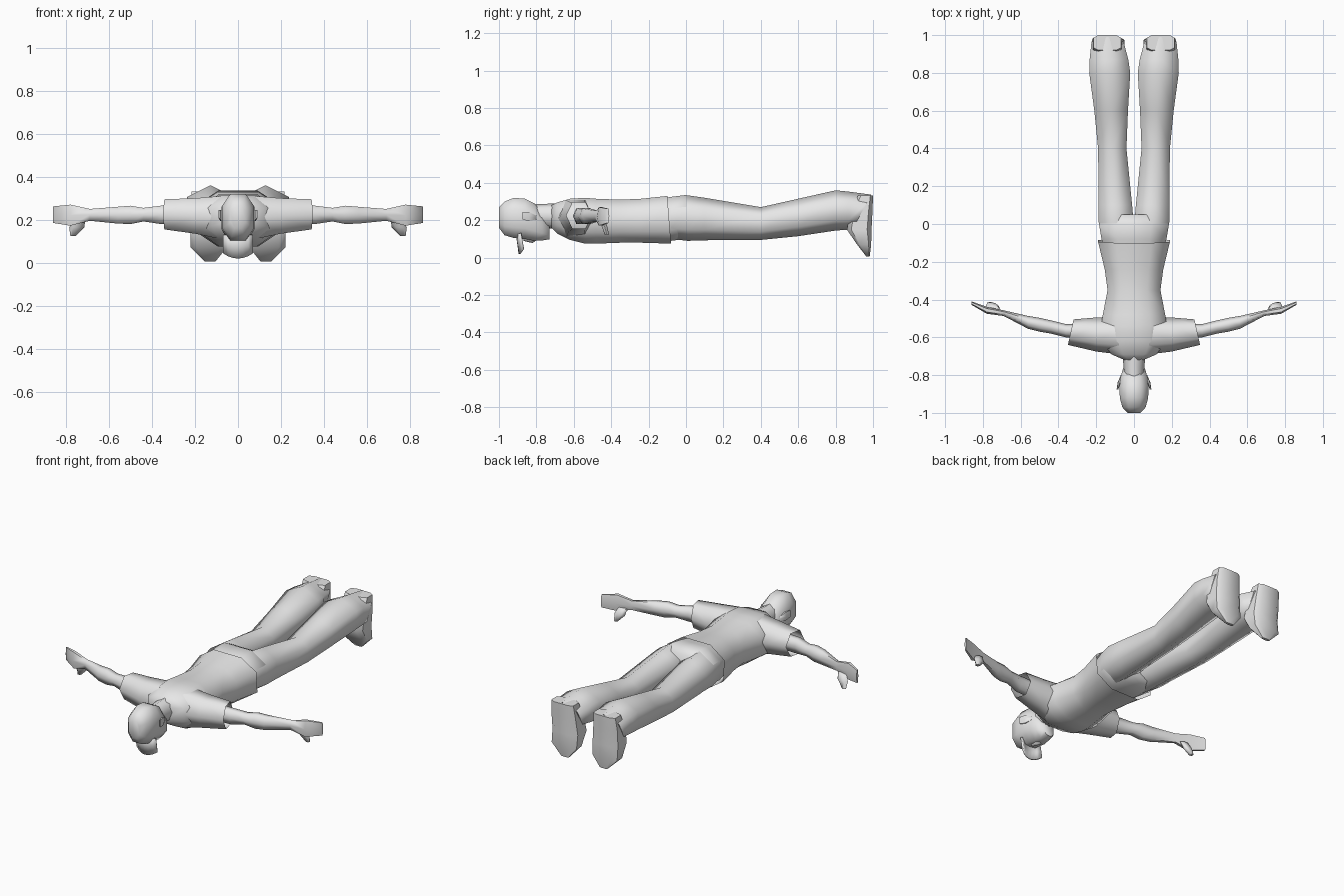
import bpy
import bmesh
from math import cos, sin, tau, radians
from mathutils import Vector

if "Cube" in bpy.data.objects:
    bpy.data.objects.remove(bpy.data.objects["Cube"])

grey = bpy.data.materials.new("plain grey")
grey.use_nodes = True
grey.diffuse_color = (0.8, 0.8, 0.8, 1)
grey.node_tree.nodes["Principled BSDF"].inputs["Base Color"].default_value = grey.diffuse_color


def finish(name, bm, mirrored=False, angle=70):
    """Turn a bmesh into a smooth object, mirrored across x when asked."""
    mesh = bpy.data.meshes.new(name)
    bm.to_mesh(mesh)
    bm.free()
    mesh.materials.append(grey)
    obj = bpy.data.objects.new(name, mesh)
    bpy.context.collection.objects.link(obj)
    bpy.ops.object.select_all(action="DESELECT")
    obj.select_set(True)
    bpy.context.view_layer.objects.active = obj
    bpy.ops.object.shade_smooth_by_angle(angle=radians(angle))
    if mirrored:
        obj.modifiers.new("mirror", "MIRROR").use_clip = False
    return obj


def outline(sides, apex_up, power):
    """Cross-section points that fill the square from -1 to 1."""
    offset = 0.5 if apex_up else 0
    pts = []
    for i in range(sides):
        a = tau * (i + offset) / sides
        pts.append([abs(f) ** power * (1 if f > 0 else -1) for f in (cos(a), sin(a))])
    top = [max(abs(p[k]) for p in pts) for k in (0, 1)]
    return [(p[0] / top[0], p[1] / top[1]) for p in pts]


def loft(name, axis, rings, sides=8, apex_up=False, power=1.0,
         mirrored=False, open_end=False, angle=70):
    """Skin rings (position, low and high of both cross axes, two tilts)."""
    bm = bmesh.new()
    shape = outline(sides, apex_up, power)
    loops = []
    for pos, a0, a1, b0, b1, *tilt in rings:
        t1, t2 = tilt or (0, 0)
        loop = []
        for s, t in shape:
            a = (a0 + a1 + s * (a1 - a0)) / 2
            b = (b0 + b1 + t * (b1 - b0)) / 2
            p = pos + t1 * s + t2 * t
            co = {"x": (p, a, b), "y": (a, p, b), "z": (a, b, p)}[axis]
            loop.append(bm.verts.new(co))
        loops.append(loop)
    for low, high in zip(loops, loops[1:]):
        for i in range(sides):
            j = (i + 1) % sides
            bm.faces.new((low[i], low[j], high[j], high[i]))
    bm.faces.new(loops[0])
    end = bm.faces.new(loops[-1])
    bmesh.ops.recalc_face_normals(bm, faces=bm.faces[:])
    if open_end:
        bmesh.ops.delete(bm, geom=[end], context="FACES_ONLY")
    return finish(name, bm, mirrored, angle)


def centred(rings):
    """Expand (position, half width, low, high) to rings centred on x."""
    return [(p, -w, w, *rest) for p, w, *rest in rings]


# Shirt body, open at the hem, and short open sleeves
loft("shirt", "y", centred([
    (-.72, .05, .16, .28),
    (-.69, .12, .13, .295),
    (-.62, .17, .095, .315),
    (-.54, .175, .075, .32),
    (-.48, .165, .075, .315),
    (-.35, .14, .08, .31),
    (-.24, .155, .08, .315),
    (-.09, .19, .075, .33, 0, -.01),
]), power=0.8, apex_up=True, open_end=True)

loft("sleeves", "x", [
    (.08, -.69, -.49, .11, .31),
    (.2, -.675, -.495, .135, .3),
    (.335, -.64, -.505, .155, .295, -.015, 0),
], sides=6, mirrored=True, open_end=True)

# Trousers: pelvis and two legs with slanted cuffs
loft("trouser_seat", "y", centred([
    (-.14, .155, .09, .315),
    (-.08, .172, .09, .325),
    (0, .185, .1, .335),
    (.05, .13, .12, .31),
]), power=0.8, apex_up=True)

loft("trouser_legs", "y", [
    (-.08, .005, .172, .1, .32),
    (.01, .002, .187, .09, .333),
    (.1, .01, .187, .093, .32),
    (.4, .04, .19, .095, .27),
    (.6, .032, .21, .115, .315),
    (.8, .02, .237, .145, .36),
    (.87, .03, .235, .15, .353),
    (.94, .055, .225, .15, .337, 0, .05),
], sides=6, apex_up=True, mirrored=True)

# Shoes, toes pointing down with the flat soles to the back
loft("shoes", "z", [
    (.005, .105, .155, .965, .982),
    (.07, .053, .22, .915, .99),
    (.15, .05, .22, .86, .992),
    (.25, .06, .222, .88, .997),
    (.332, .068, .215, .92, 1),
], power=0.5, apex_up=True, mirrored=True, angle=50)

# Bare arms with flat hands and thumbs
loft("arms", "x", [
    (.29, -.605, -.53, .18, .265),
    (.36, -.6, -.53, .18, .265),
    (.44, -.58, -.51, .192, .255),
    (.5, -.57, -.497, .18, .265),
    (.56, -.555, -.487, .182, .26),
    (.69, -.487, -.457, .195, .25),
    (.78, -.475, -.438, .172, .27),
    (.86, -.428, -.41, .185, .262),
], sides=6, mirrored=True)

loft("thumbs", "z", [
    (.2, .71, .765, -.465, -.435),
    (.165, .715, .785, -.45, -.42),
    (.125, .755, .78, -.435, -.412),
], sides=6, mirrored=True)

# Neck, head, nose and ears
loft("neck", "y", centred([
    (-.82, .05, .16, .285),
    (-.7, .06, .155, .29),
]))

loft("head", "y", centred([
    (-1, .035, .16, .27),
    (-.97, .062, .12, .3),
    (-.92, .075, .105, .32),
    (-.86, .077, .1, .315),
    (-.81, .07, .09, .29),
    (-.77, .06, .092, .24),
    (-.73, .035, .098, .175),
]), power=0.85, apex_up=True)

loft("nose", "y", centred([
    (-.87, .008, .09, .12),
    (-.82, .017, .078, .12),
    (-.805, .01, .09, .12),
]), sides=6, apex_up=True)

loft("ears", "y", [
    (-.875, .083, .092, .205, .245),
    (-.84, .072, .087, .195, .245),
    (-.8, .06, .07, .205, .225),
], sides=6, mirrored=True)

# Arched cap brim hanging below the brow
bm = bmesh.new()
bmesh.ops.create_grid(bm, x_segments=6, y_segments=2, size=1)
for v in bm.verts:
    across, along = v.co.x, (v.co.y + 1) / 2
    arch = across ** 2
    v.co = Vector((across * 0.068,
                   -0.905 + 0.015 * along + 0.02 * arch,
                   0.13 - along * (0.11 - 0.025 * arch)))
brim = finish("cap_brim", bm)
solid = brim.modifiers.new("thickness", "SOLIDIFY")
solid.thickness = 0.01
solid.offset = 0
